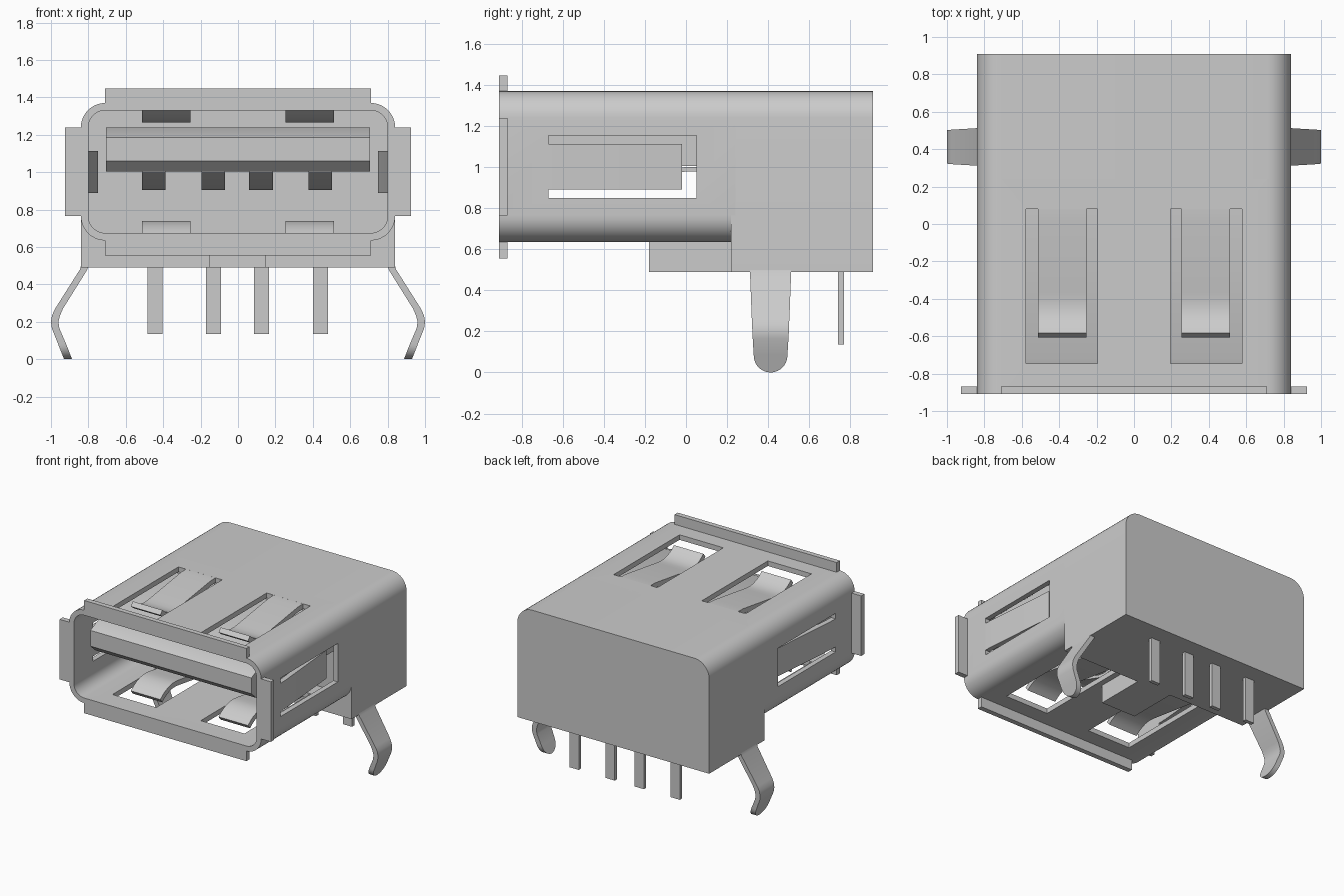
import bpy, bmesh, math
from mathutils import Vector

cube = bpy.data.objects.get("Cube")
if cube:
    bpy.data.objects.remove(cube, do_unlink=True)

metal = bpy.data.materials.new("light grey metal")
metal.use_nodes = True
GREY = (0.6, 0.6, 0.6, 1.0)
metal.diffuse_color = GREY
metal.node_tree.nodes["Principled BSDF"].inputs["Base Color"].default_value = GREY


def finish(name, bm):
    """Turn a bmesh into a named, shaded object."""
    bmesh.ops.recalc_face_normals(bm, faces=bm.faces[:])
    me = bpy.data.meshes.new(name)
    bm.to_mesh(me)
    bm.free()
    me.materials.append(metal)
    ob = bpy.data.objects.new(name, me)
    bpy.context.collection.objects.link(ob)
    smooth(ob)
    return ob


def smooth(ob):
    bpy.ops.object.select_all(action='DESELECT')
    ob.select_set(True)
    bpy.context.view_layer.objects.active = ob
    bpy.ops.object.shade_smooth_by_angle(angle=math.radians(32))


def place(p, axis, t):
    """Put a 2D point on the plane across the given axis."""
    return {'x': (t, p[0], p[1]), 'y': (p[0], t, p[1]), 'z': (p[0], p[1], t)}[axis]


def prism(name, pts, axis, a, b):
    """Extrude a 2D outline along an axis from a to b."""
    bm = bmesh.new()
    ends = [[bm.verts.new(place(p, axis, t)) for p in pts] for t in (a, b)]
    bm.faces.new(ends[0])
    bm.faces.new(ends[1][::-1])
    for i in range(len(pts)):
        j = (i + 1) % len(pts)
        bm.faces.new((ends[0][i], ends[0][j], ends[1][j], ends[1][i]))
    return finish(name, bm)


def box(name, x, y, z):
    outline = [(x[0], z[0]), (x[1], z[0]), (x[1], z[1]), (x[0], z[1])]
    return prism(name, outline, 'y', *y)


def thicken(path, t):
    """Give an open 2D path a thickness, returning a closed outline."""
    left, right = [], []
    for i, p in enumerate(path):
        d = Vector(path[min(i + 1, len(path) - 1)]) - Vector(path[max(i - 1, 0)])
        n = Vector((-d.y, d.x)).normalized() * t / 2
        left.append(tuple(Vector(p) + n))
        right.append(tuple(Vector(p) - n))
    return left + right[::-1]


def arc(cx, cz, r, start, steps=10):
    """Quarter circle, anticlockwise from the start angle."""
    return [(cx + r * math.cos(math.radians(start + 90 * i / steps)),
             cz + r * math.sin(math.radians(start + 90 * i / steps)))
            for i in range(steps + 1)]


def rounded(hx, z0, z1, r):
    return (arc(hx - r, z1 - r, r, 0) + arc(r - hx, z1 - r, r, 90)
            + arc(r - hx, z0 + r, r, 180) + arc(hx - r, z0 + r, r, 270))


# Main dimensions
W, Z0, Z1, FRONT, MID, BACK, R, T = 0.84, 0.635, 1.37, -0.91, 0.22, 0.91, 0.13, 0.04

# Shell: open rounded tube
bm = bmesh.new()
outer, inner = rounded(W, Z0, Z1, R), rounded(W - T, Z0 + T, Z1 - T, R - T)
loops = [[bm.verts.new(place(p, 'y', y)) for p in pts]
         for pts, y in ((outer, FRONT), (outer, MID + 0.02), (inner, MID + 0.02), (inner, FRONT))]
n = len(outer)
for k in range(4):
    a, b = loops[k], loops[(k + 1) % 4]
    for i in range(n):
        j = (i + 1) % n
        bm.faces.new((a[i], a[j], b[j], b[i]))
shell = finish("shell", bm)

# Windows cut right through the shell, top to bottom and side to side
cuts = [((-0.578, -0.195), (-0.745, 0.08), (0.4, 1.6)),
        ((0.195, 0.578), (-0.745, 0.08), (0.4, 1.6)),
        ((-1.2, 1.2), (-0.67, 0.05), (0.85, 1.155))]
for c in cuts:
    cutter = box("window_cutter", *c)
    cutter.hide_render = True
    bpy.context.view_layer.objects.active = shell
    mod = shell.modifiers.new("window", 'BOOLEAN')
    mod.operation, mod.solver, mod.object = 'DIFFERENCE', 'EXACT', cutter
    bpy.ops.object.modifier_apply(modifier=mod.name)
    bpy.data.objects.remove(cutter, do_unlink=True)
smooth(shell)

# Rear housing with rounded top corners and square bottom
hood = [(-W, 0.49), (W, 0.49)] + arc(W - R, Z1 - R, R, 0) + arc(R - W, Z1 - R, R, 90)
prism("rear_housing", hood, 'y', MID, BACK)
box("bottom_key", (-0.155, 0.15), (-0.18, MID + 0.02), (0.49, Z0 + 0.01))

# Front flanges
lip = (FRONT, FRONT + 0.04)
box("top_flange", (-0.71, 0.71), lip, (Z1 - 0.01, 1.447))
box("bottom_flange", (-0.71, 0.71), lip, (0.555, Z0 + 0.01))
for side, s in (("left", 1), ("right", -1)):
    box(side + "_flange", sorted((s * (W - 0.01), s * 0.925)), lip, (0.765, 1.24))

# Spring tongues in the top and bottom windows
spring = [(0.09, 1.35), (0.02, 1.348), (-0.36, 1.292), (-0.41, 1.286), (-0.45, 1.286),
          (-0.49, 1.293), (-0.53, 1.308), (-0.565, 1.328), (-0.595, 1.352)]
for side, s in (("left", 1), ("right", -1)):
    xs = sorted((s * 0.255, s * 0.513))
    prism(side + "_top_spring", thicken(spring, T), 'x', *xs)
    flipped = [(y, Z0 + Z1 - z) for y, z in spring]
    prism(side + "_bottom_spring", thicken(flipped, T), 'x', *xs)
    # Side springs, hinged at the front and leaning inward
    lean = [(s * 0.82, -0.68), (s * 0.818, -0.6), (s * 0.768, -0.02)]
    prism(side + "_side_spring", thicken(lean, T), 'z', 0.89, 1.113)

# Insulating tongue with chamfered nose
nose = [(MID + 0.02, 1.24), (-0.72, 1.24), (-0.84, 1.185), (-0.84, 1.06),
        (-0.78, 1.005), (MID + 0.02, 1.005)]
prism("insulating_tongue", nose, 'x', -0.705, 0.705)

# Contact springs under the tongue, and solder pins
contact = [(-0.74, 1.01), (-0.66, 0.985), (-0.48, 0.925), (-0.42, 0.916), (-0.36, 0.925),
           (0.0, 0.99), (MID + 0.02, 0.99)]
for i, (cx, px) in enumerate(((-0.45, -0.445), (-0.132, -0.13), (0.123, 0.125), (0.44, 0.44))):
    prism(f"contact_{i + 1}", thicken(contact, 0.022), 'x', cx - 0.063, cx + 0.063)
    box(f"solder_pin_{i + 1}", (px - 0.04, px + 0.04), (0.74, 0.77), (0.135, 0.5))

# Bent mounting legs: sections of (outer x, inner x, z, half width)
sections = [(0.84, 0.80, 0.50, 0.10), (0.845, 0.805, 0.48, 0.10), (0.978, 0.936, 0.27, 0.092),
            (0.994, 0.951, 0.235, 0.09), (1.0, 0.96, 0.20, 0.089), (0.995, 0.955, 0.165, 0.087)]
for i in range(9):  # rounded foot
    a = math.radians(90 * i / 8)
    z = 0.082 * (1 - math.sin(a))
    x = 0.93 + 0.065 * z / 0.165
    sections.append((x, x - 0.043, z, max(0.082 * math.cos(a), 0.004)))
for side, s in (("left", 1), ("right", -1)):
    bm = bmesh.new()
    rings = [[bm.verts.new((s * x, 0.412 + y, z)) for x, y in
              ((xo, -h), (xo, h), (xi, h), (xi, -h))] for xo, xi, z, h in sections]
    for a, b in zip(rings, rings[1:]):
        for i in range(4):
            j = (i + 1) % 4
            bm.faces.new((a[i], a[j], b[j], b[i]))
    bm.faces.new(rings[0])
    bm.faces.new(rings[-1][::-1])
    finish(side + "_mounting_leg", bm)
